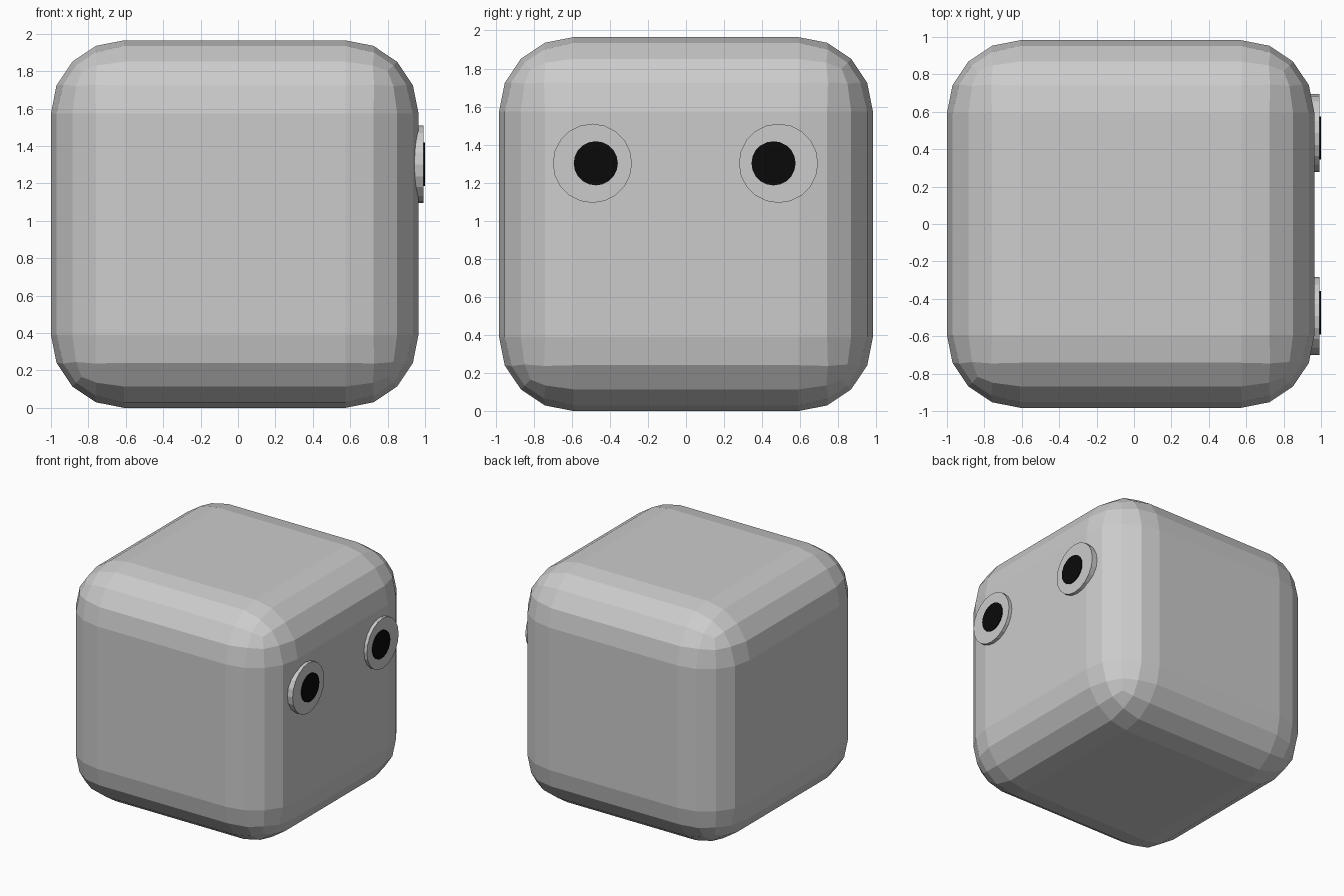
import bpy, math

if "Cube" in bpy.data.objects:
    bpy.data.objects.remove(bpy.data.objects["Cube"])

# rounded cube body
bpy.ops.mesh.primitive_cube_add(size=1, location=(-0.0175, 0, 0.9825))
body = bpy.context.object
body.name = "body"
body.scale = (1.965, 1.965, 1.965)
bpy.ops.object.transform_apply(location=False, rotation=False, scale=True)
bevel = body.modifiers.new("rounding", 'BEVEL')
bevel.width = 0.39
bevel.segments = 4

black = bpy.data.materials.new("black")
black.diffuse_color = (0.003, 0.003, 0.003, 1)
black.use_nodes = True
black.node_tree.nodes["Principled BSDF"].inputs["Base Color"].default_value = black.diffuse_color


def disc(name, y, radius, x0, x1, mat=None):
    """Short cylinder facing +x."""
    bpy.ops.mesh.primitive_cylinder_add(
        vertices=20, radius=radius, depth=x1 - x0,
        location=((x0 + x1) / 2, y, 1.302), rotation=(0, math.pi / 2, 0))
    ob = bpy.context.object
    ob.name = name
    if mat:
        ob.data.materials.append(mat)


# eyes with pupils
for side, eye_y, pupil_y in (("left", 0.486, 0.46), ("right", -0.492, -0.474)):
    disc(side + "_eye", eye_y, 0.208, 0.945, 0.993)
    disc(side + "_pupil", pupil_y, 0.116, 0.96, 1.0, black)
